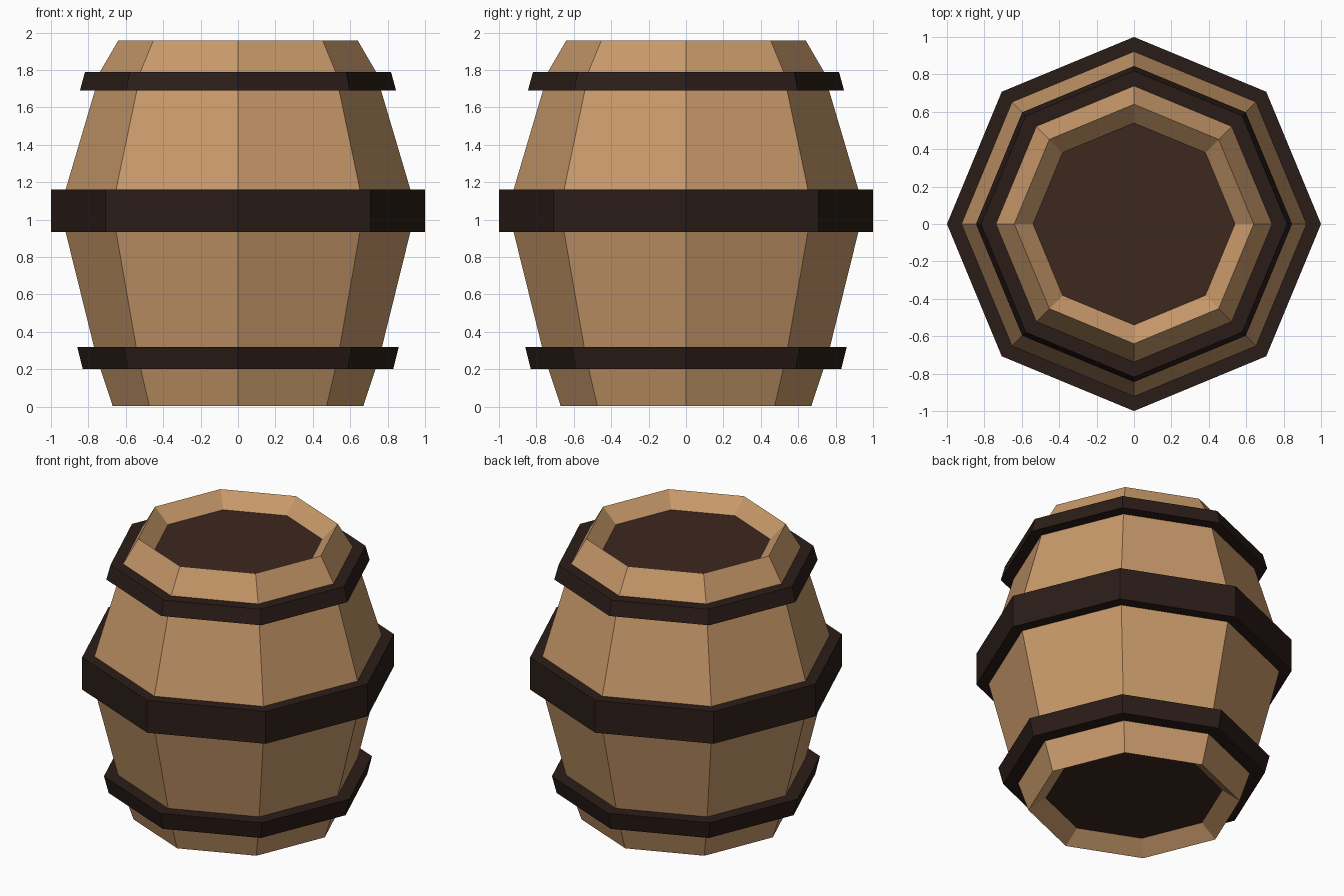
import bpy, bmesh
from math import sin, cos, pi

if "Cube" in bpy.data.objects:
    bpy.data.objects.remove(bpy.data.objects["Cube"])

SIDES = 8


def material(name, rgb):
    m = bpy.data.materials.new(name)
    m.diffuse_color = (*rgb, 1)
    m.use_nodes = True
    m.node_tree.nodes["Principled BSDF"].inputs["Base Color"].default_value = m.diffuse_color
    return m


wood = material("wood", (0.58, 0.32, 0.145))
iron = material("dark_iron", (0.024, 0.012, 0.009))
lid_wood = material("lid_wood", (0.048, 0.021, 0.013))


def finish(name, bm, mat):
    bmesh.ops.recalc_face_normals(bm, faces=bm.faces)
    mesh = bpy.data.meshes.new(name)
    bm.to_mesh(mesh)
    bm.free()
    mesh.materials.append(mat)
    ob = bpy.data.objects.new(name, mesh)
    bpy.context.collection.objects.link(ob)
    return ob


def lathe(name, profile, mat):
    """Revolve a closed (radius, z) profile into an eight-sided ring."""
    bm = bmesh.new()
    rings = []
    for i in range(SIDES):
        a = 2 * pi * i / SIDES
        rings.append([bm.verts.new((r * cos(a), r * sin(a), z)) for r, z in profile])
    n = len(profile)
    for i in range(SIDES):
        p, q = rings[i], rings[(i + 1) % SIDES]
        for j in range(n):
            k = (j + 1) % n
            bm.faces.new((p[j], q[j], q[k], p[k]))
    return finish(name, bm, mat)


def lid(name, radius, z, thickness):
    """Solid octagonal disc centred at height z."""
    return lathe_disc(name, radius, z - thickness / 2, z + thickness / 2)


def lathe_disc(name, radius, z0, z1):
    bm = bmesh.new()
    ring = [bm.verts.new((radius * cos(2 * pi * i / SIDES),
                          radius * sin(2 * pi * i / SIDES), z0)) for i in range(SIDES)]
    face = bm.faces.new(ring)
    top = bmesh.ops.extrude_face_region(bm, geom=[face], use_keep_orig=True)["geom"]
    for v in top:
        if isinstance(v, bmesh.types.BMVert):
            v.co.z = z1
    return finish(name, bm, lid_wood)


# Bulging wooden staves with bevelled recesses at both ends
lathe("staves", [
    (0.67, 0.003), (0.735, 0.20), (0.77, 0.32), (0.922, 0.935),
    (0.922, 1.16), (0.765, 1.69), (0.738, 1.79), (0.64, 1.958),
    (0.54, 1.86), (0.56, 0.085),
], wood)

# Recessed end lids
lid("top_lid", 0.54, 1.85, 0.02)
lid("bottom_lid", 0.56, 0.095, 0.02)

# Iron hoops: bottom z, outer and inner radius, then the same at the top
hoops = {
    "lower_hoop": (0.20, 0.83, 0.72, 0.32, 0.86, 0.75),
    "middle_hoop": (0.935, 1.0, 0.90, 1.16, 1.0, 0.90),
    "upper_hoop": (1.69, 0.845, 0.75, 1.79, 0.818, 0.72),
}
for name, (z0, r0, i0, z1, r1, i1) in hoops.items():
    lathe(name, [(r0, z0), (r1, z1), (i1, z1), (i0, z0)], iron)
